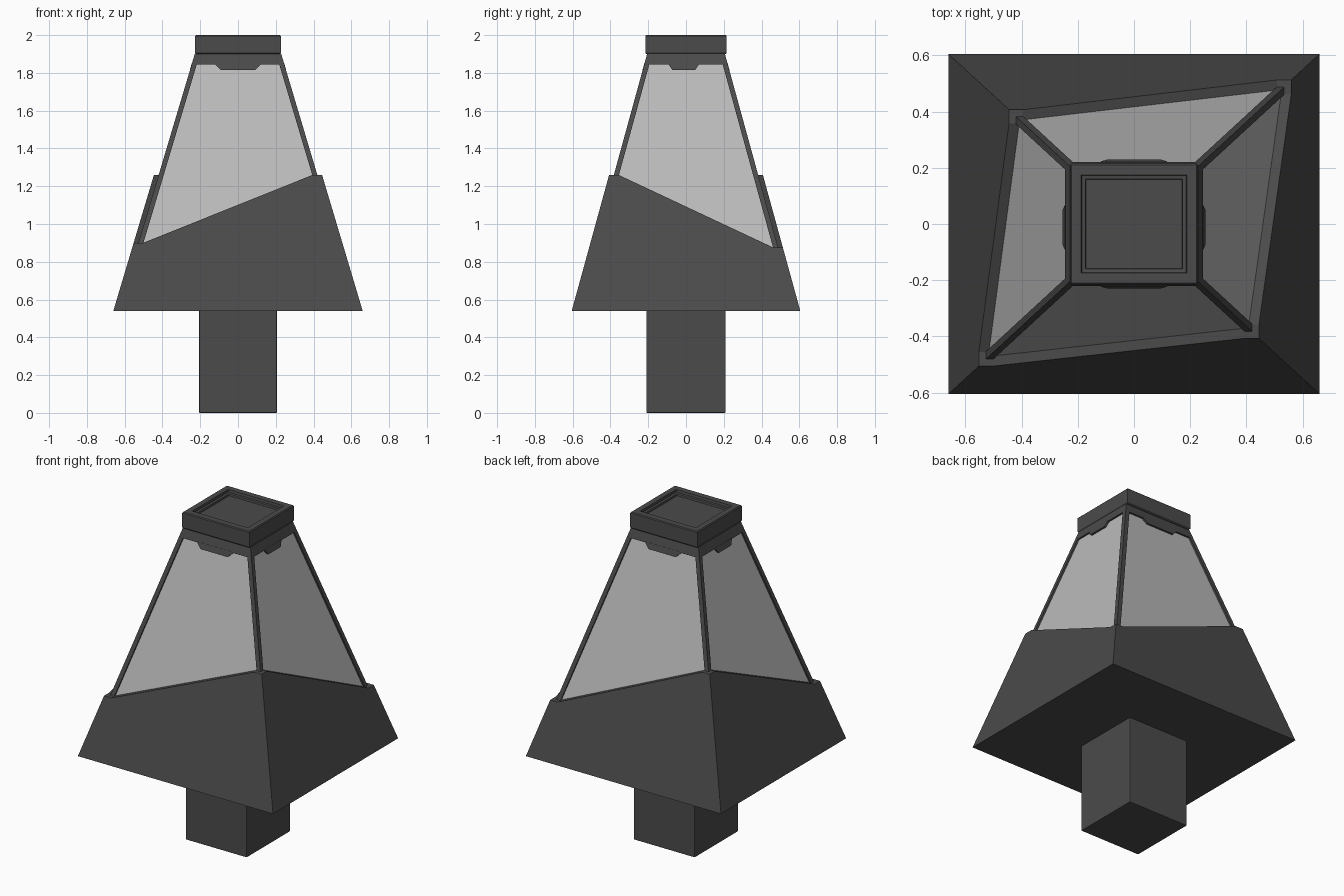
import bpy, bmesh

if "Cube" in bpy.data.objects:
    bpy.data.objects.remove(bpy.data.objects["Cube"])

SIGNS = [(-1, -1), (1, -1), (1, 1), (-1, 1)]   # corners, counter-clockwise
RIM = [0.90, 1.26, 0.875, 1.26]                # shell rim height at each corner


def material(name, v):
    m = bpy.data.materials.new(name)
    m.diffuse_color = (v, v, v, 1)
    m.use_nodes = True
    m.node_tree.nodes["Principled BSDF"].inputs["Base Color"].default_value = m.diffuse_color
    return m


DARK = material("dark_metal", 0.07)
PALE = material("frosted_panel", 0.5)


def pt(c, z, ix=0.0, iy=0.0):
    """Point near corner c of the sloping pyramid at height z, moved inward."""
    sx, sy = SIGNS[c]
    return (sx * (0.66 - 0.2986 * (z - 0.54) - ix),
            sy * (0.605 - 0.275 * (z - 0.54) - iy), z)


def rect(hx, hy, z):
    return [(sx * hx, sy * hy, z) for sx, sy in SIGNS]


def frustum_loop(z, inset):
    return [pt(c, z, inset, inset) for c in range(4)]


def loft(name, loops, mat, start=True, end=True, bevel=0.0):
    bm = bmesh.new()
    rings = [[bm.verts.new(p) for p in loop] for loop in loops]
    for a, b in zip(rings, rings[1:]):
        n = len(a)
        for i in range(n):
            j = (i + 1) % n
            bm.faces.new((a[i], a[j], b[j], b[i]))
    if start:
        bm.faces.new(rings[0][::-1])
    if end:
        bm.faces.new(rings[-1])
    if start and end:
        bmesh.ops.recalc_face_normals(bm, faces=bm.faces)
    me = bpy.data.meshes.new(name)
    bm.to_mesh(me)
    bm.free()
    me.materials.append(mat)
    ob = bpy.data.objects.new(name, me)
    bpy.context.collection.objects.link(ob)
    if bevel:
        mod = ob.modifiers.new("edge", 'BEVEL')
        mod.width = bevel
        mod.segments = 2
    return ob


# Square post
loft("post", [rect(0.206, 0.21, 0), rect(0.206, 0.21, 0.55)], DARK, bevel=0.004)


# Lower shell with a slanted rim and small flat seats at the corners
def shell_loop(heights, inset):
    pts = []
    for c in range(4):
        near_x, near_y = (0.05, inset), (inset, 0.05)
        first, last = (near_x, near_y) if c % 2 else (near_y, near_x)
        for ix, iy in (first, (inset, inset), last):
            pts.append(pt(c, heights[c], ix, iy))
    return pts


loft("shell", [shell_loop([0.54] * 4, 0), shell_loop(RIM, 0), shell_loop(RIM, 0.045)],
     DARK, end=False)

# Light panels
loft("panels", [frustum_loop(0.84, 0.036), frustum_loop(1.87, 0.036)], PALE,
     start=False, end=False)

# Corner bars
for c in range(4):
    a, b = 0.025, 0.052
    section = [(a, a), (b, a), (b, b), (a, b)]
    loft(f"corner_bar_{c + 1}",
         [[pt(c, z, ix, iy) for ix, iy in section] for z in (RIM[c] - 0.03, 1.88)], DARK)

# Top band
loft("top_band", [frustum_loop(1.845, 0.025), frustum_loop(1.902, 0.025)], DARK)

# Tabs hanging from the band, one per side
for side in range(4):
    along_x = side % 2 == 0
    wide, narrow, shift = (0.118, 0.092, 0) if along_x else (0.078, 0.06, -0.012)
    profile = [(-wide, 1.85), (-wide, 1.842), (-narrow, 1.815),
               (narrow, 1.815), (wide, 1.842), (wide, 1.85)]
    loops = []
    for inset in (0.024, 0.05):
        loop = []
        for u, z in profile:
            x, y, _ = pt(side, z, inset, inset)
            # sides in order: front, right, back, left
            loop.append((u, y, z) if along_x else (x, u + shift, z))
        loops.append(loop)
    loft(f"band_tab_{side + 1}", loops, DARK)

# Cap with a stepped recess
loft("cap", [rect(0.222, 0.21, 1.9), rect(0.227, 0.215, 1.906), rect(0.227, 0.215, 1.995),
             rect(0.222, 0.21, 2.0), rect(0.188, 0.174, 2.0), rect(0.186, 0.172, 1.985),
             rect(0.173, 0.16, 1.983), rect(0.171, 0.158, 1.972)], DARK)
